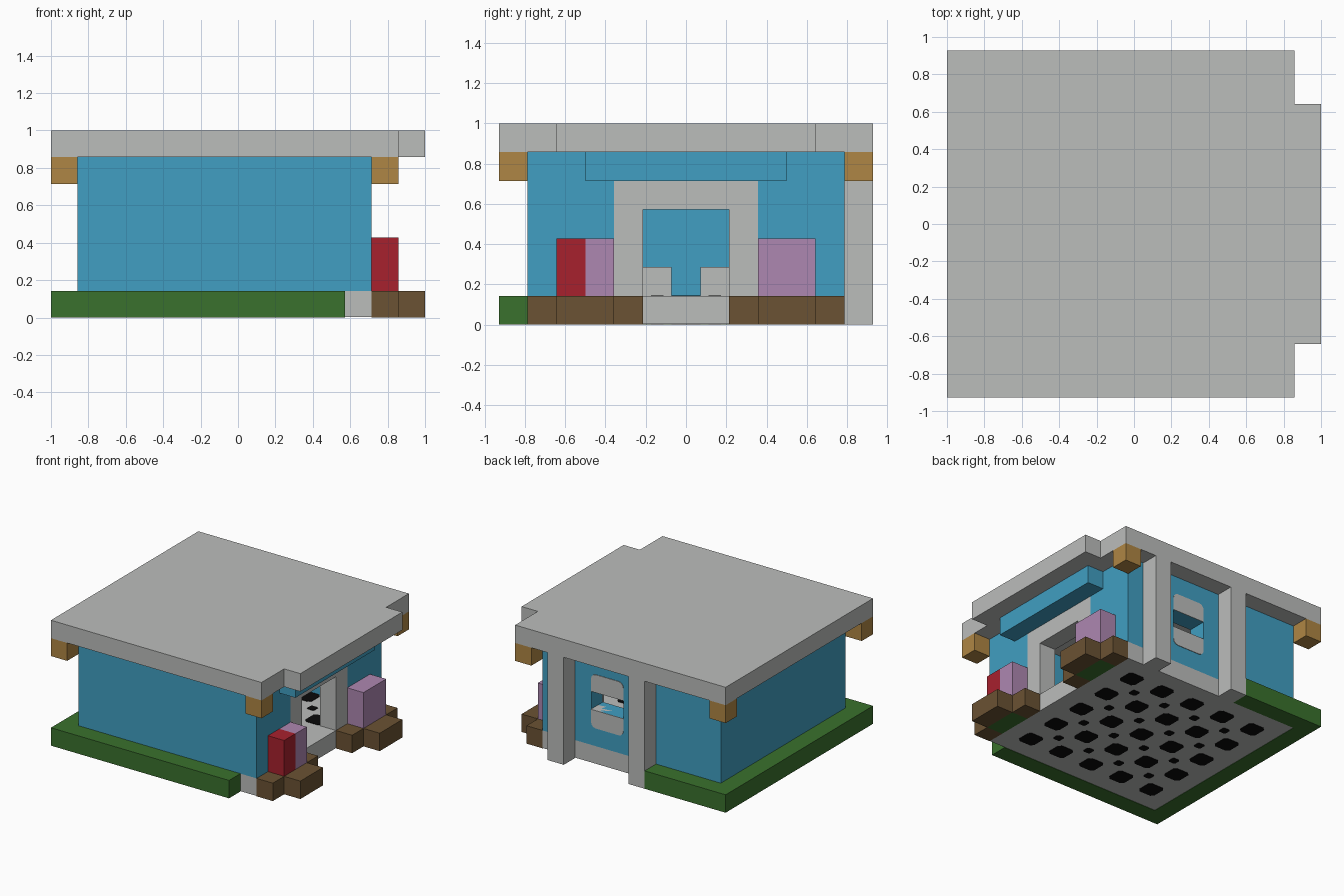
import bpy, math

cube = bpy.data.objects.get("Cube")
if cube:
    bpy.data.objects.remove(cube, do_unlink=True)

U = 1 / 7  # grid module


def material(name, r, g, b):
    m = bpy.data.materials.new(name)
    m.use_nodes = True
    m.diffuse_color = (r, g, b, 1)
    m.node_tree.nodes["Principled BSDF"].inputs["Base Color"].default_value = (r, g, b, 1)
    return m


GREY = material("stone grey", 0.5, 0.51, 0.5)
BLUE = material("wall blue", 0.052, 0.345, 0.54)
GREEN = material("grass green", 0.042, 0.165, 0.026)
BROWN = material("soil brown", 0.145, 0.085, 0.033)
TAN = material("timber tan", 0.43, 0.24, 0.058)
RED = material("flower red", 0.39, 0.015, 0.027)
PINK = material("flower mauve", 0.42, 0.245, 0.44)
BLACK = material("tile black", 0.003, 0.003, 0.003)


def prism(name, mat, profile, place, a, b):
    """Extrude a profile from a to b; place maps (u, v, depth) to module units."""
    n = len(profile)
    pts = [place(u, v, d) for d in (a, b) for u, v in profile]
    faces = [list(range(n))[::-1], list(range(n, 2 * n))]
    faces += [[k, (k + 1) % n, n + (k + 1) % n, n + k] for k in range(n)]
    me = bpy.data.meshes.new(name)
    me.from_pydata([((x - 7) * U, (y - 6.5) * U, z * U) for x, y, z in pts], [], faces)
    me.materials.append(mat)
    ob = bpy.data.objects.new(name, me)
    bpy.context.collection.objects.link(ob)
    return ob


def flat(u, v, d):
    return (u, v, d)


def upright(u, v, d):
    return (u, -d, v)


def box(name, mat, x, y, z):
    rect = [(x[0], y[0]), (x[1], y[0]), (x[1], y[1]), (x[0], y[1])]
    return prism(name, mat, rect, flat, *z)


# Roof slab with notched corners
roof = [(0, 0), (13, 0), (13, 2), (14, 2), (14, 11), (13, 11), (13, 13), (0, 13)]
prism("roof", GREY, roof, flat, 6, 7)

# Beam ends under the roof corners
for x in (0, 12):
    for y in (0, 12):
        box("beam_end", TAN, (x, x + 1), (y, y + 1), (5, 6))

# Floor and lawn
box("floor", GREY, (1, 12), (1, 12), (0.02, 1))
lawn = [(0, 0), (11, 0), (11, 1), (1, 1), (1, 12), (5, 12), (5, 13), (0, 13)]
prism("lawn", GREEN, lawn, flat, 0, 1)

# Chequered floor tiles, large ones joined by small ones
for i in range(9):
    for j in range(9):
        if i % 2 == j % 2:
            r = 0.5 if i % 2 == 0 else 0.22
            c = r * 0.7
            octagon = [(r, -c), (r, c), (c, r), (-c, r), (-r, c), (-r, -c), (-c, -r), (c, -r)]
            tile = [(2.5 + i + u, 2.5 + j + v) for u, v in octagon]
            prism("floor_tile", BLACK, tile, flat, 0, 1.02)

# Side walls
box("front_wall", BLUE, (1, 12), (1, 2), (1, 6))
box("end_wall", BLUE, (1, 2), (2, 11), (1, 6))

# Back wall around the window opening
box("back_wall_side", BLUE, (1, 7), (11, 12), (1, 6))
box("back_wall_side", BLUE, (9, 12), (11, 12), (1, 6))
box("back_wall_bottom", BLUE, (7, 9), (11, 12), (1, 3))
box("back_wall_top", BLUE, (7, 9), (11, 12), (4, 6))

# Rounded window panels above and below the opening
r = 0.3
arc = [math.radians(a) for a in (0, 30, 60, 90)]
corner = [(9 - r + r * math.cos(a), 5 - r + r * math.sin(a)) for a in arc]
head = [(7, 4), (9, 4)] + corner + [(16 - u, v) for u, v in reversed(corner)]
sill = [(u, 7 - v) for u, v in reversed(head)]
prism("window_head", GREY, head, upright, -12.03, -10.97)
prism("window_sill", GREY, sill, upright, -12.03, -10.97)

# Entrance wall, door frame and canopy
for y in ((2, 4), (9, 11)):
    box("entrance_wall", BLUE, (11, 12), y, (1, 6))
box("entrance_wall_top", BLUE, (11, 12), (4, 9), (5, 6))
for y in (4, 8):
    box("door_jamb", GREY, (11, 12), (y, y + 1), (1, 5))
box("door_lintel", GREY, (11, 12), (5, 8), (4, 5))
box("canopy", BLUE, (12, 13), (3, 10), (5, 6))

# Pillars along the back
for x in (5, 10):
    box("back_pillar", GREY, (x, x + 1), (12, 13), (0, 6))

# Low blocks inside
for y in (5, 7):
    box("inner_block", GREY, (2, 3), (y, y + 1), (1, 2))

# Planters either side of the door
for y in (1, 8):
    box("planter_end", BROWN, (12, 13), (y, y + 1), (0, 1))
    box("planter_end", BROWN, (12, 13), (y + 3, y + 4), (0, 1))
    box("planter_front", BROWN, (13, 14), (y + 1, y + 3), (0, 1))
    box("planter_bed", GREEN, (12, 13), (y + 1, y + 3), (0, 1))
box("red_flower", RED, (12, 13), (2, 3), (1, 3))
box("mauve_flower", PINK, (12, 13), (3, 4), (1, 3))
box("mauve_flowers", PINK, (12, 13), (9, 11), (1, 3))
